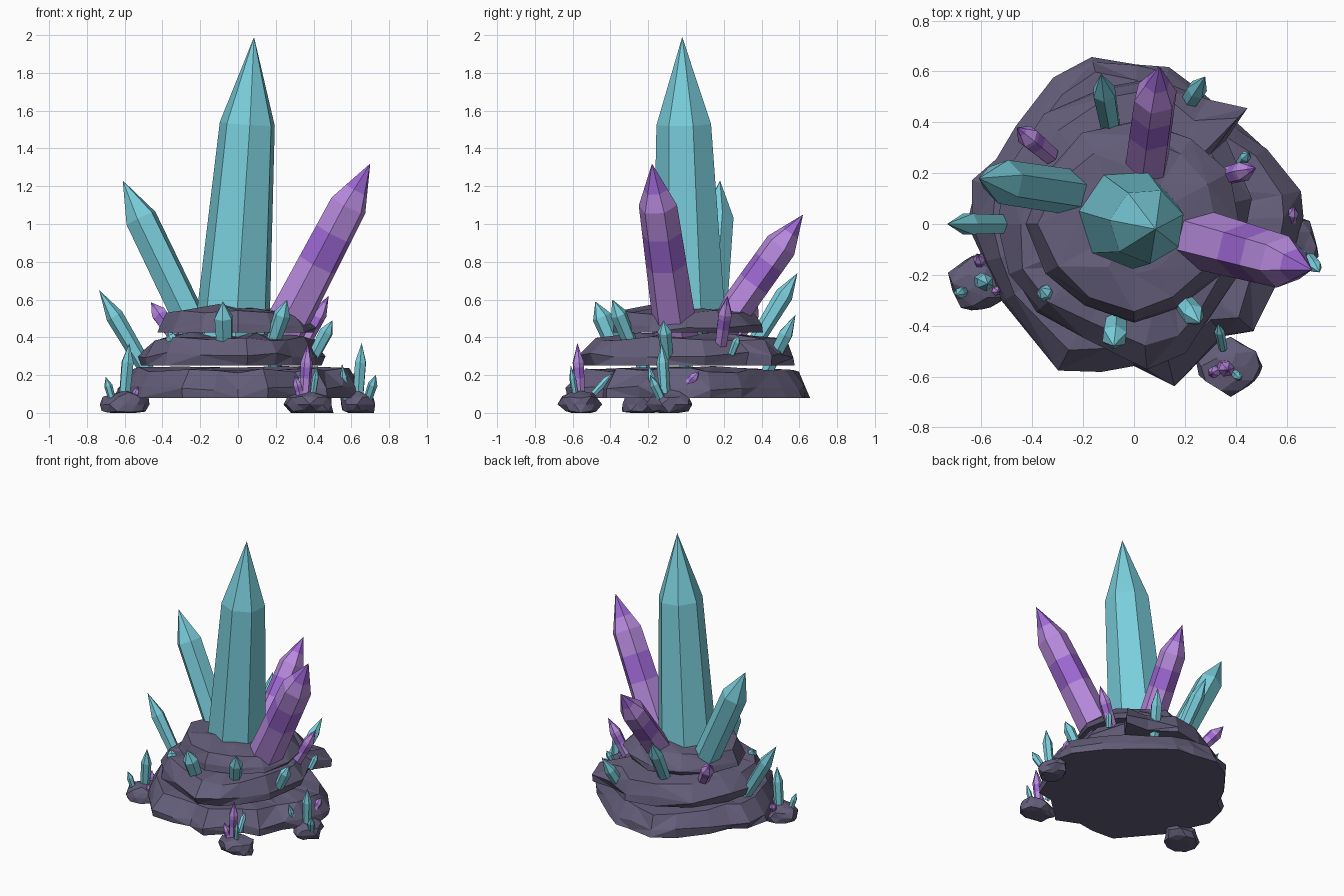
import bpy, bmesh, math, random
from mathutils import Vector

if "Cube" in bpy.data.objects:
    bpy.data.objects.remove(bpy.data.objects["Cube"])

random.seed(7)


def material(name, r, g, b):
    lin = lambda c: ((c / 255 + 0.055) / 1.055) ** 2.4
    m = bpy.data.materials.new(name)
    m.diffuse_color = (lin(r), lin(g), lin(b), 1)
    m.use_nodes = True
    m.node_tree.nodes["Principled BSDF"].inputs["Base Color"].default_value = m.diffuse_color
    return m


ROCK = material("slate rock", 100, 94, 122)
TEAL = material("teal crystal", 122, 206, 220)
VIOLET = material("deep violet", 158, 104, 212)
LILAC = material("light lilac", 184, 138, 222)


def finish(bm, name, mats):
    bmesh.ops.recalc_face_normals(bm, faces=bm.faces[:])
    me = bpy.data.meshes.new(name)
    bm.to_mesh(me)
    bm.free()
    for m in mats:
        me.materials.append(m)
    ob = bpy.data.objects.new(name, me)
    bpy.context.collection.objects.link(ob)
    return ob


def crystal(name, base, tip, r0, r1, sides=6, shoulder=0.74, banded=False, spin=0.3):
    """Tapered prism with a pointed end; banded ones alternate two purples."""
    base, tip = Vector(base), Vector(tip)
    axis = tip - base
    rot = Vector((0, 0, 1)).rotation_difference(axis.normalized())
    cuts = [0.42, 0.60, 0.85] if banded else []
    levels = sorted([0, shoulder] + cuts)
    bm = bmesh.new()
    rings = []
    for t in levels:
        if t <= shoulder:
            r = r0 + (r1 - r0) * t / shoulder
        else:
            r = r1 * (1 - t) / (1 - shoulder)
        ring = []
        for i in range(sides):
            a = 2 * math.pi * i / sides + spin
            off = Vector((r * math.cos(a), r * math.sin(a), 0))
            ring.append(bm.verts.new(base + axis * t + rot @ off))
        rings.append(ring)
    apex = bm.verts.new(tip)
    bm.faces.new(rings[0])
    for k, ring in enumerate(rings):
        band = sum(levels[k] >= c for c in cuts) % 2
        for i in range(sides):
            j = (i + 1) % sides
            if k + 1 < len(rings):
                f = bm.faces.new((ring[i], ring[j], rings[k + 1][j], rings[k + 1][i]))
            else:
                f = bm.faces.new((ring[i], ring[j], apex))
            f.material_index = band
    return finish(bm, name, [LILAC, VIOLET] if banded else [TEAL])


def slab(name, outline, profile, top, jitter):
    """Chipped rock layer: outline scaled at each (scale, z) of the profile."""
    bm = bmesh.new()
    rings = []
    n = len(outline)
    for k, (s, z) in enumerate(profile):
        ring = []
        for x, y in outline:
            q = s * (1 + (random.uniform(-jitter, jitter * 0.4) if k else 0))
            dz = random.uniform(-0.022, 0.012) if k else 0
            ring.append(bm.verts.new((x * q, y * q, z + dz)))
        rings.append(ring)
    bm.faces.new(rings[0])
    for a, b in zip(rings, rings[1:]):
        for i in range(n):
            j = (i + 1) % n
            if random.random() < 0.5:
                bm.faces.new((a[i], a[j], b[j]))
                bm.faces.new((a[i], b[j], b[i]))
            else:
                bm.faces.new((a[i], a[j], b[i]))
                bm.faces.new((a[j], b[j], b[i]))
    c = bm.verts.new((0, 0, top))
    for i in range(n):
        bm.faces.new((rings[-1][i], rings[-1][(i + 1) % n], c))
    return finish(bm, name, [ROCK])


def boulder(name, centre, size):
    """Small jagged rock with a flat underside."""
    bm = bmesh.new()
    bmesh.ops.create_icosphere(bm, subdivisions=2, radius=1)
    for v in bm.verts:
        v.co *= random.uniform(0.78, 1.06)
        v.co = Vector([c + p * s for c, p, s in zip(centre, v.co, size)])
        v.co.z = max(v.co.z, 0)
    return finish(bm, name, [ROCK])


# stacked rock layers
slab("lower_rock_layer",
     [(0.68, 0.03), (0.66, 0.13), (0.53, 0.3), (0.42, 0.4), (0.26, 0.54), (0.14, 0.63),
      (0.01, 0.64), (-0.17, 0.67), (-0.32, 0.58), (-0.47, 0.39), (-0.53, 0.25),
      (-0.63, 0.17), (-0.67, 0), (-0.6, -0.15), (-0.53, -0.31), (-0.3, -0.58),
      (-0.13, -0.59), (0, -0.57), (0.16, -0.64), (0.36, -0.45), (0.48, -0.43),
      (0.55, -0.25), (0.65, -0.13)],
     [(0.98, 0.08), (1.0, 0.14), (0.88, 0.23), (0.5, 0.24)], 0.24, 0.06)
slab("middle_rock_layer",
     [(0.46, 0.1), (0.36, 0.33), (0.46, 0.47), (0.28, 0.48), (0.1, 0.6), (-0.12, 0.56),
      (-0.35, 0.43), (-0.5, 0.2), (-0.54, 0), (-0.5, -0.2), (-0.4, -0.36),
      (-0.2, -0.45), (0.05, -0.56), (0.2, -0.5), (0.3, -0.4), (0.42, -0.22)],
     [(0.96, 0.25), (1.0, 0.31), (0.87, 0.40), (0.5, 0.42)], 0.415, 0.07)
slab("upper_rock_layer",
     [(0.41, 0), (0.37, 0.2), (0.22, 0.33), (0.02, 0.42), (-0.2, 0.35), (-0.36, 0.2),
      (-0.44, 0), (-0.36, -0.2), (-0.2, -0.33), (0, -0.4), (0.18, -0.34), (0.36, -0.2)],
     [(0.97, 0.425), (1.0, 0.47), (0.85, 0.54), (0.5, 0.565)], 0.56, 0.08)

# loose boulders around the foot
boulder("left_boulder", (-0.6, -0.23, 0.045), (0.14, 0.125, 0.08))
boulder("front_boulder", (0.38, -0.56, 0.045), (0.14, 0.115, 0.08))
boulder("right_boulder", (0.63, -0.09, 0.045), (0.1, 0.12, 0.08))

# large crystals
crystal("main_crystal", (-0.03, 0.025, 0.4), (0.085, -0.02, 1.99), 0.205, 0.15, 7, 0.71)
crystal("left_crystal", (-0.21, 0.12, 0.4), (-0.61, 0.18, 1.23), 0.09, 0.088, 6, 0.76)
crystal("right_crystal", (0.22, -0.05, 0.4), (0.70, -0.18, 1.32), 0.12, 0.104, 6, 0.76, True)
crystal("back_crystal", (0.04, 0.17, 0.42), (0.1, 0.62, 1.05), 0.09, 0.088, 6, 0.74, True)

# small teal crystals: base, tip, radius
TEALS = [
    ((-0.48, 0.0, 0.22), (-0.735, 0.0, 0.65), 0.047),
    ((-0.07, -0.37, 0.33), (-0.08, -0.48, 0.59), 0.052),
    ((0.18, -0.29, 0.36), (0.26, -0.39, 0.6), 0.045),
    ((-0.32, -0.3, 0.34), (-0.37, -0.25, 0.43), 0.032),
    ((-0.09, 0.37, 0.38), (-0.13, 0.59, 0.74), 0.048),
    ((0.18, 0.42, 0.2), (0.28, 0.58, 0.52), 0.04),
    ((0.4, -0.1, 0.3), (0.5, -0.12, 0.49), 0.038),
    ((0.42, 0.24, 0.31), (0.45, 0.28, 0.41), 0.022),
    ((0.35, -0.49, 0.1), (0.33, -0.39, 0.21), 0.02),
    ((0.635, -0.11, 0.05), (0.655, -0.13, 0.37), 0.033),
    ((0.68, -0.12, 0.05), (0.73, -0.19, 0.2), 0.026),
    ((0.58, -0.15, 0.05), (0.55, -0.2, 0.26), 0.02),
    ((-0.605, -0.22, 0.05), (-0.575, -0.235, 0.37), 0.035),
    ((-0.66, -0.26, 0.05), (-0.7, -0.28, 0.19), 0.022),
    ((0.39, -0.58, 0.05), (0.42, -0.61, 0.25), 0.018),
]
for i, (b, t, r) in enumerate(TEALS):
    crystal(f"small_teal_crystal_{i + 1}", b, t, r * 0.85, r, 6, 0.68, spin=0.4 * i)

# small purple crystals: base, tip, radius
PURPLES = [
    ((0.33, 0.18, 0.33), (0.48, 0.22, 0.62), 0.04),
    ((-0.33, 0.27, 0.4), (-0.46, 0.38, 0.585), 0.045),
    ((0.61, -0.01, 0.13), (0.63, 0.07, 0.22), 0.024),
    ((0.35, -0.56, 0.05), (0.37, -0.575, 0.37), 0.032),
    ((0.34, -0.57, 0.05), (0.3, -0.59, 0.2), 0.024),
    ((-0.6, -0.17, 0.06), (-0.615, -0.12, 0.16), 0.024),
    ((-0.56, -0.26, 0.05), (-0.53, -0.265, 0.14), 0.018),
]
for i, (b, t, r) in enumerate(PURPLES):
    crystal(f"small_purple_crystal_{i + 1}", b, t, r * 0.85, r, 6, 0.68, True, 0.4 * i)
